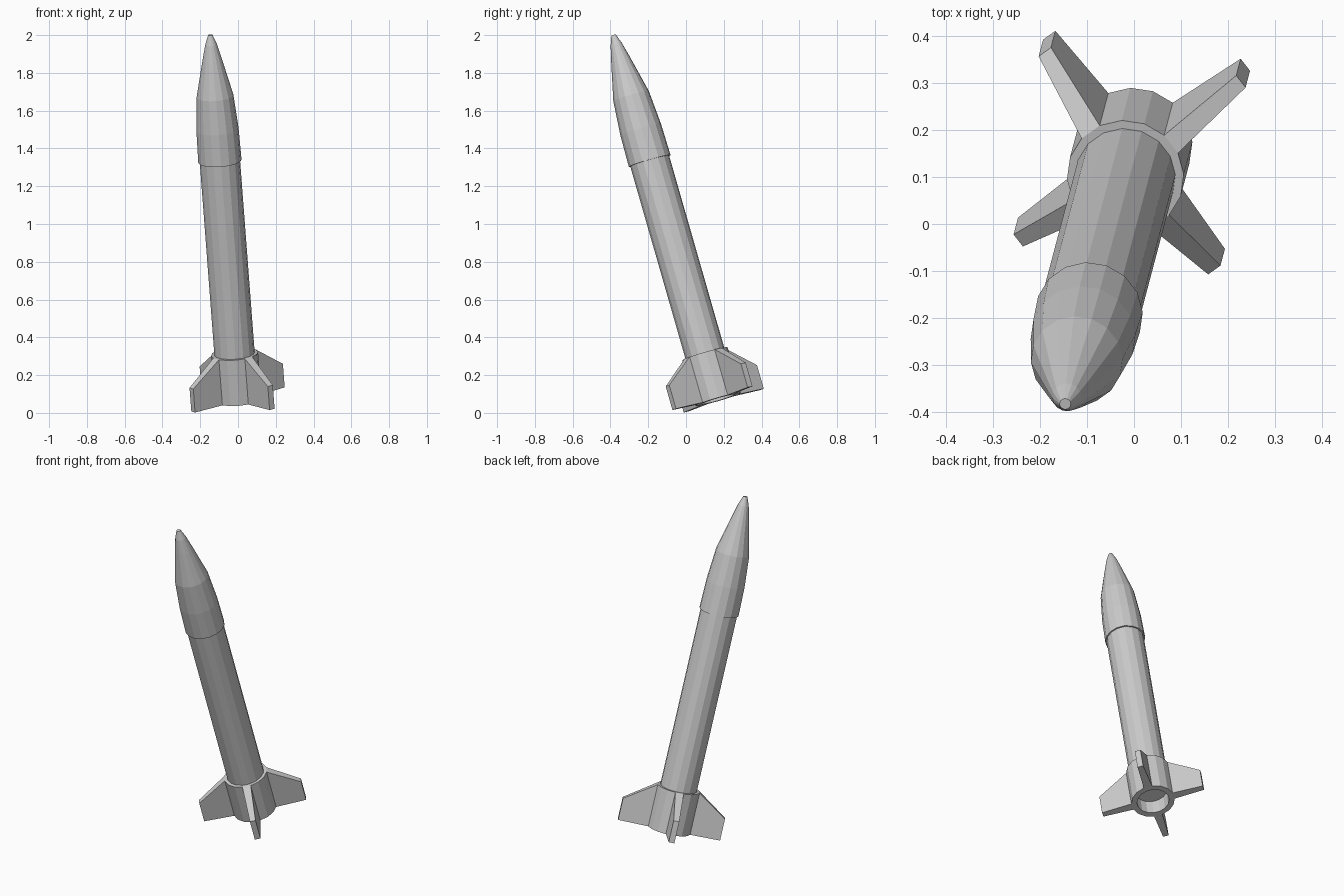
import bpy, bmesh, math
from mathutils import Matrix, Vector

if "Cube" in bpy.data.objects:
    bpy.data.objects.remove(bpy.data.objects["Cube"])

SIDES = 16
# Leaning frame of the rocket: local z is the long axis, local x points at a fin
axis = Vector((-0.076, -0.287, 1)).normalized()
fin_dir = Vector((0.2295, 0.1785, 0.0))
fin_dir = (fin_dir - axis * fin_dir.dot(axis)).normalized()
side_dir = axis.cross(fin_dir)
frame = Matrix((fin_dir, side_dir, axis)).transposed().to_4x4()
frame.translation = (0.0, 0.17, 0.0715)


def lathe(profile):
    """Closed flat-faced turned solid from (radius, height) points, as bmesh."""
    bm = bmesh.new()
    rings = []
    for r, h in profile:
        rings.append([bm.verts.new((r * math.cos(a), r * math.sin(a), h))
                      for a in ((k + 0.5) * math.tau / SIDES for k in range(SIDES))])
    for lo, hi in zip(rings, rings[1:]):
        for k in range(SIDES):
            n = (k + 1) % SIDES
            bm.faces.new((lo[k], lo[n], hi[n], hi[k]))
    bm.faces.new(rings[0])
    bm.faces.new(rings[-1])
    bmesh.ops.recalc_face_normals(bm, faces=bm.faces)
    return bm


def finish(bm, name):
    bmesh.ops.recalc_face_normals(bm, faces=bm.faces)
    mesh = bpy.data.meshes.new(name)
    bm.to_mesh(mesh)
    bm.free()
    ob = bpy.data.objects.new(name, mesh)
    ob.matrix_world = frame
    bpy.context.collection.objects.link(ob)


# Body tube
finish(lathe([(0.107, 0.2), (0.107, 1.33)]), "body_tube")

# Nose, slightly wider than the tube, with a small blunt tip
finish(lathe([(0.115, 1.316), (0.112, 1.49), (0.098, 1.675),
              (0.052, 1.875), (0.031, 1.96), (0.012, 2.012)]), "nose_cone")

# Tail sleeve with a recessed nozzle, four of its sides pulled out into fins
SLEEVE_TOP = 0.252
bm = lathe([(0.093, 0.09), (0.093, 0.0), (0.125, 0.0),
            (0.125, SLEEVE_TOP), (0.105, SLEEVE_TOP)])
fin_faces = []
for f in bm.faces:
    c = f.calc_center_median()
    radius = math.hypot(c.x, c.y)
    if radius > 0.12 and min(abs(c.x), abs(c.y)) < 0.001:
        fin_faces.append(f)
for f in fin_faces:
    c = f.calc_center_median()
    out = Vector((c.x, c.y, 0)).normalized()
    tip = bmesh.ops.extrude_face_region(bm, geom=[f])
    for v in (g for g in tip["geom"] if isinstance(g, bmesh.types.BMVert)):
        across = v.co - out * v.co.dot(out)
        height = 0.13 if v.co.z > 0.1 else 0.0
        across.z = 0
        v.co = out * 0.299 + across.normalized() * 0.0165
        v.co.z = height
    if f.is_valid:
        bmesh.ops.delete(bm, geom=[f], context='FACES_ONLY')
finish(bm, "tail_sleeve_with_fins")
